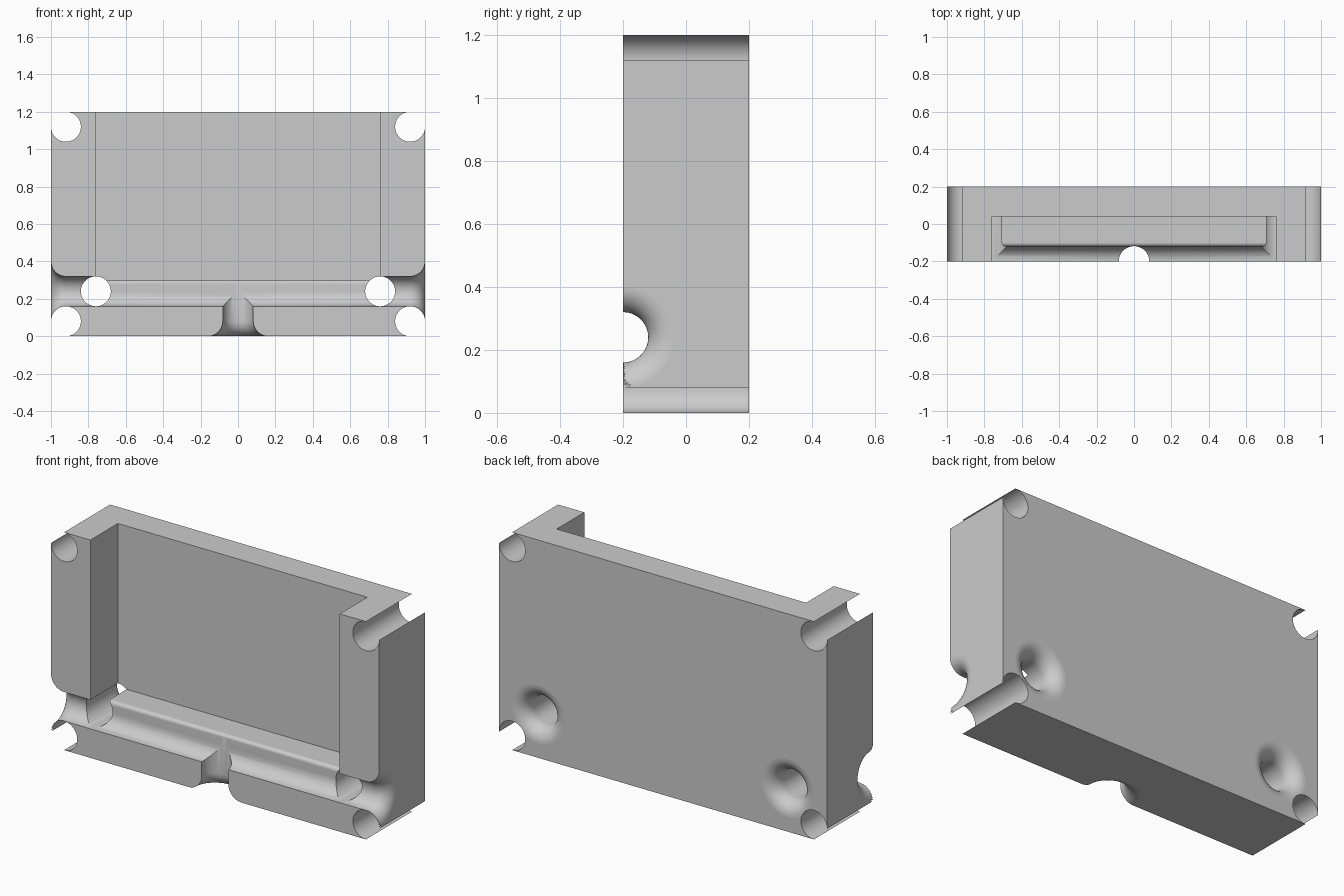
import bpy, bmesh
from math import sin, cos, pi, radians
from mathutils import Matrix

if "Cube" in bpy.data.objects:
    bpy.data.objects.remove(bpy.data.objects["Cube"], do_unlink=True)

R = 0.08           # radius shared by holes, channel and fillets
SEG = 64


def make_object(name, bm):
    bmesh.ops.recalc_face_normals(bm, faces=bm.faces)
    mesh = bpy.data.meshes.new(name)
    bm.to_mesh(mesh)
    bm.free()
    obj = bpy.data.objects.new(name, mesh)
    bpy.context.collection.objects.link(obj)
    return obj


def box(name, low, high):
    bm = bmesh.new()
    bmesh.ops.create_cube(bm, size=1)
    for v in bm.verts:
        v.co = [a + (c + 0.5) * (b - a) for a, b, c in zip(low, high, v.co)]
    return make_object(name, bm)


def lathe(name, profile, turn, centre):
    """Closed solid from (radius, height) pairs, turned and moved into place."""
    bm = bmesh.new()
    rings = [[bm.verts.new((r * cos(2 * pi * i / SEG), r * sin(2 * pi * i / SEG), t))
              for i in range(SEG)] for r, t in profile]
    for a, b in zip(rings, rings[1:]):
        for i in range(SEG):
            j = (i + 1) % SEG
            bm.faces.new((a[i], a[j], b[j], b[i]))
    bm.faces.new(rings[0])
    bm.faces.new(rings[-1])
    bm.transform(Matrix.Translation(centre) @ turn)
    return make_object(name, bm)


def flare(end):
    """Rounded mouth widening towards the given end height."""
    steps = [i * pi / 24 for i in range(13)]
    return [(2 * R - R * cos(a), end - R + R * sin(a)) for a in steps] + [(2 * R, end + 0.05)]


def mirrored(points):
    return [(r, -t) for r, t in reversed(points)]


ALONG_X = Matrix.Rotation(pi / 2, 4, 'Y')
ALONG_Y = Matrix.Rotation(-pi / 2, 4, 'X')
DOWN = Matrix.Rotation(pi, 4, 'X')
cutters = []

# Open pocket, with a rounded lip where its floor drops into the channel
lip = [(-0.10 - 0.02 * cos(a), 0.28 + 0.02 * sin(a)) for a in [i * pi / 16 for i in range(9)]]
outline = [(-0.3, 0.24), (-0.12, 0.24)] + lip + [(0.04, 0.3), (0.04, 1.3), (-0.3, 1.3)]
bm = bmesh.new()
face = bm.faces.new([bm.verts.new((-0.76, y, z)) for y, z in outline])
grown = bmesh.ops.extrude_face_region(bm, geom=[face])
side = [g for g in grown["geom"] if isinstance(g, bmesh.types.BMVert)]
bmesh.ops.translate(bm, verts=side, vec=(1.52, 0, 0))
cutters.append(make_object("pocket_cutter", bm))

# Cross channel with flared ends
cutters.append(lathe("channel_cutter", mirrored(flare(1)) + flare(1), ALONG_X, (0, -0.2, 0.24)))

# Vertical notch, flared at the underside
notch = [(R + 0.0015, -0.31)] + [(r + 0.0015, t) for r, t in flare(0)]
cutters.append(lathe("notch_cutter", notch, DOWN, (0, -0.2, 0)))

for s in (-1, 1):
    # Through holes, flared at the back
    cutters.append(lathe("through_hole_cutter", [(R, -0.3)] + flare(0.2), ALONG_Y,
                         (s * 0.76, 0, 0.24)))
    # Corner holes, open to the outside
    for z, out in ((0.08, -0.1), (1.12, 1.3)):
        cutters.append(lathe("corner_hole_cutter", [(R, -0.3), (R, 0.3)], ALONG_Y,
                             (s * 0.92, 0, z)))
        xs, zs = sorted((s * 0.92, s * 1.1)), sorted((z, out))
        cutters.append(box("corner_cutter", (xs[0], -0.3, zs[0]), (xs[1], 0.3, zs[1])))

# Main block, carved by every cutter
block = box("mould_block", (-1, -0.2, 0), (1, 0.2, 1.2))
for c in cutters:
    c.hide_render = True
    mod = block.modifiers.new(c.name, 'BOOLEAN')
    mod.operation, mod.solver, mod.object = 'DIFFERENCE', 'EXACT', c
bpy.context.view_layer.update()
carved = bpy.data.meshes.new_from_object(
    block.evaluated_get(bpy.context.evaluated_depsgraph_get()))
block.modifiers.clear()
block.data = carved
for c in cutters:
    bpy.data.objects.remove(c, do_unlink=True)

# Smooth curves, flat large faces
bpy.ops.object.select_all(action='DESELECT')
block.select_set(True)
bpy.context.view_layer.objects.active = block
bpy.ops.object.shade_smooth_by_angle(angle=radians(30))
for p in carved.polygons:
    if max(abs(n) for n in p.normal) > 0.9999 and p.area > 0.03:
        p.use_smooth = False

# Plain grey finish
grey = bpy.data.materials.new("plain_grey")
grey.use_nodes = True
colour = (0.6, 0.6, 0.6, 1)
grey.diffuse_color = colour
grey.node_tree.nodes["Principled BSDF"].inputs["Base Color"].default_value = colour
carved.materials.clear()
carved.materials.append(grey)
